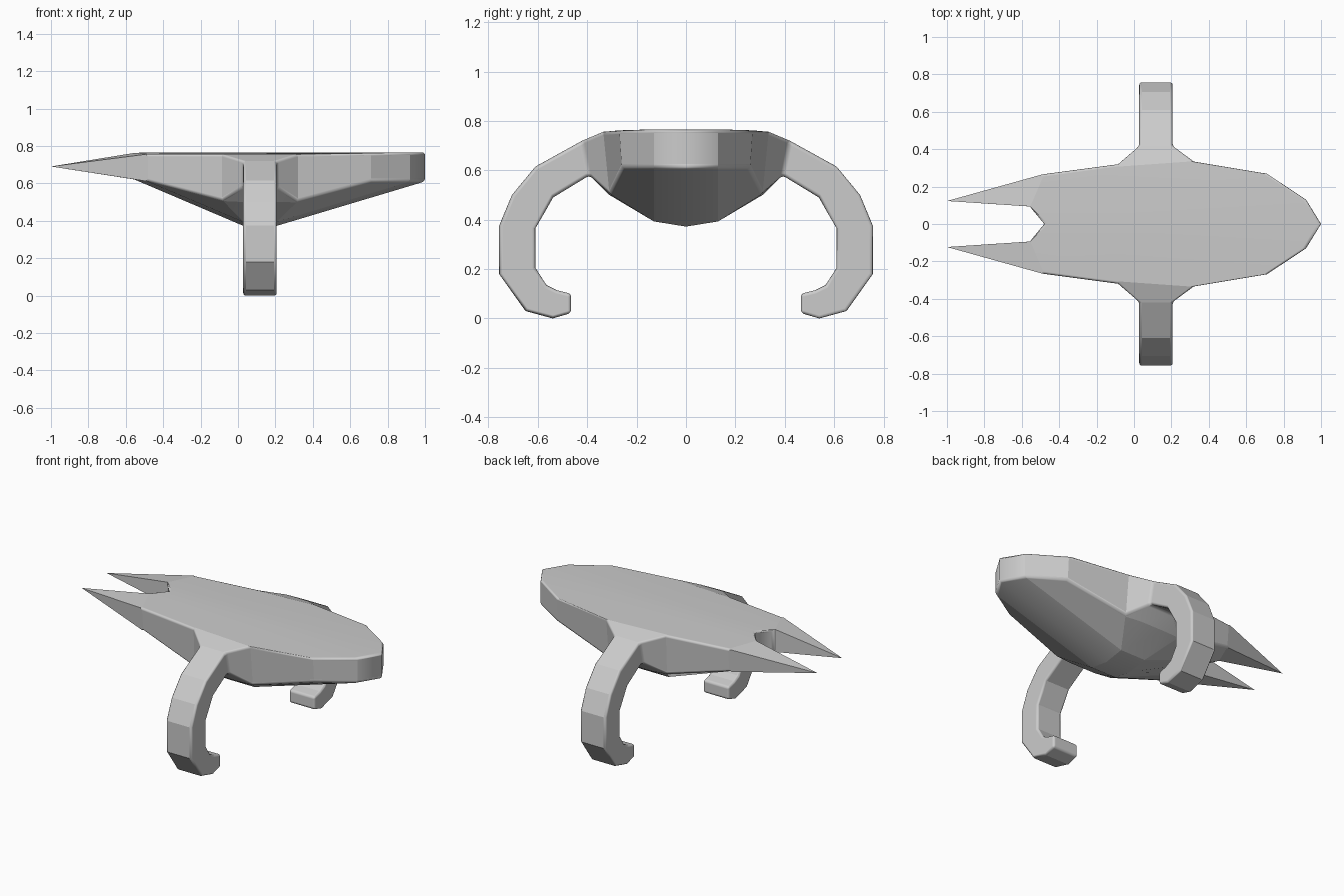
import bpy, bmesh
from math import radians

if "Cube" in bpy.data.objects:
    bpy.data.objects.remove(bpy.data.objects["Cube"])

bm = bmesh.new()
V = {}


def add(name, x, y, z):
    V[name] = bm.verts.new((x, y, z))


def face(names):
    bm.faces.new([V[n] for n in names.split()])


# Half outline of the hull: x, top y, top z, bottom y, bottom z
outline = [
    (1.0, 0, .766, 0, .61), (.92, .13, .766, .13, .61),
    (.71, .27, .762, .26, .61), (.32, .335, .756, .31, .505),
    (.207, .42, .72, .39, .58), (.028, .42, .72, .39, .58),
    (-.085, .32, .756, .31, .51), (-.48, .268, .757, .255, .61),
    None,
    (-.55, .085, .764, .085, .62), (-.48, 0, .766, 0, .60)]
for i, o in enumerate(outline):
    if o:
        x, yt, zt, yb, zb = o
        add(f"T{i}", x, yt, zt)
        add(f"B{i}", x, yb, zb)

# Tail tip shared by top and bottom
add("T8", -1, .123, .69)
V["B8"] = V["T8"]

# Belly keel rows
for i, x in ((1, .205), (2, .03)):
    add(f"C{i}", x, 0, .372)
    add(f"D{i}", x, .13, .393)
    add(f"E{i}", x, .31, .50)

# Side walls, leaving the arm root open
for i in range(10):
    if i == 4:
        continue
    a, b = i, i + 1
    if a == 8:
        face("T8 T9 B9")
    elif b == 8:
        face("T7 T8 B7")
    else:
        face(f"T{a} T{b} B{b} B{a}")

# Deck and belly
for f in ("T0 T1 T9 T10", "T1 T2 T3 T6 T7 T9", "T7 T8 T9", "T3 T4 T5 T6",
          "B0 C1 D1 B1", "B1 D1 B3 B2", "D1 E1 B3", "E1 B4 B3",
          "C1 C2 D2 D1", "D1 D2 E2 E1", "E1 E2 B5 B4",
          "E2 B6 B5", "D2 B6 E2", "D2 B9 B7 B6", "C2 B10 B9 D2", "B9 B8 B7"):
    face(f)

# Curved arm: outer and inner profile pairs (y, z)
arm = [((.61, .615), (.538, .49)), ((.705, .50), (.572, .43)),
       ((.757, .375), (.61, .365)), ((.757, .18), (.61, .205)),
       ((.65, .03), (.565, .135)), ((.54, 0), (.525, .115)),
       ((.465, .022), (.465, .10))]
ring = [V[n] for n in ("T4", "T5", "B5", "B4")]
for (yo, zo), (yi, zi) in arm:
    new = [bm.verts.new(p) for p in ((.207, yo, zo), (.028, yo, zo),
                                     (.028, yi, zi), (.207, yi, zi))]
    for k in range(4):
        j = (k + 1) % 4
        bm.faces.new((ring[k], ring[j], new[j], new[k]))
    ring = new
bm.faces.new(ring)

# Rounded hard edges, crisp facets elsewhere
bmesh.ops.recalc_face_normals(bm, faces=bm.faces[:])
weight = bm.edges.layers.float.new("bevel_weight_edge")
for f in bm.faces:
    f.smooth = True
for e in bm.edges:
    if len(e.link_faces) == 2:
        angle = e.calc_face_angle()
        if angle > radians(42) and V["T8"] not in e.verts:
            e[weight] = 1.0
        elif angle > radians(6):
            e.smooth = False

mesh = bpy.data.meshes.new("hull_with_arms")
bm.to_mesh(mesh)
bm.free()
hull = bpy.data.objects.new("hull_with_arms", mesh)
bpy.context.collection.objects.link(hull)

mirror = hull.modifiers.new("mirror", 'MIRROR')
mirror.use_axis = (False, True, False)
mirror.use_clip = True
bevel = hull.modifiers.new("rounded_edges", 'BEVEL')
bevel.limit_method = 'WEIGHT'
bevel.width = .014
bevel.segments = 3
bevel.harden_normals = True
